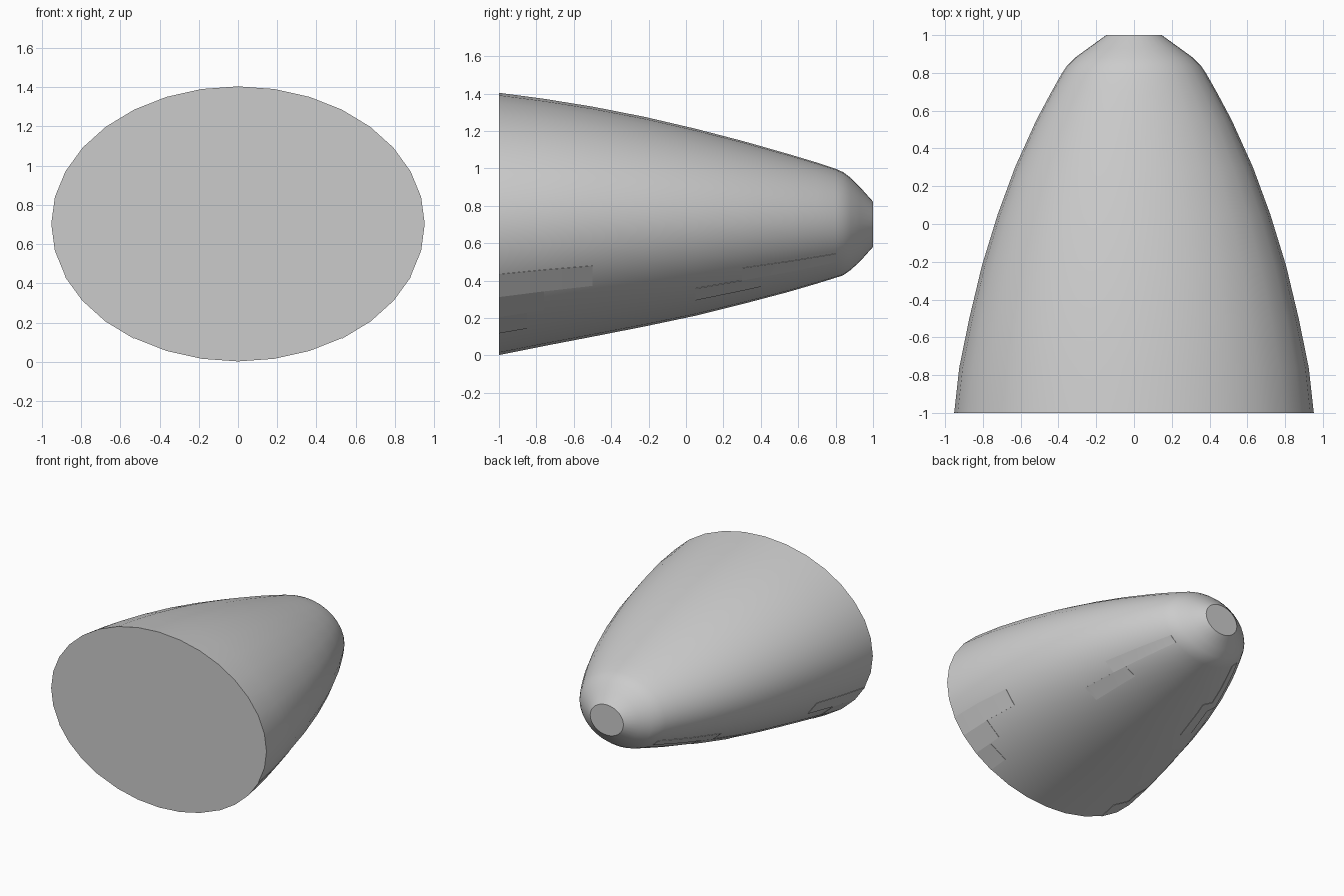
import bpy, bmesh
from math import sin, cos, pi

if "Cube" in bpy.data.objects:
    bpy.data.objects.remove(bpy.data.objects["Cube"])

SIDES = 32
# Sections along the axis: y, half width, top z, bottom z
SECTIONS = [
    (-1.0, 0.952, 1.404, 0.002), (-0.76, 0.925, 1.372, 0.05),
    (-0.5, 0.872, 1.33, 0.10), (-0.22, 0.805, 1.275, 0.155),
    (0.05, 0.722, 1.212, 0.212), (0.3, 0.63, 1.147, 0.274),
    (0.55, 0.517, 1.076, 0.34), (0.7, 0.437, 1.031, 0.384),
    (0.80, 0.38, 0.998, 0.415), (0.84, 0.353, 0.980, 0.428),
    (0.88, 0.313, 0.950, 0.456), (0.93, 0.244, 0.900, 0.502),
    (1.0, 0.147, 0.822, 0.58),
]


def section_at(y):
    for a, b in zip(SECTIONS, SECTIONS[1:]):
        if y <= b[0]:
            f = (y - a[0]) / (b[0] - a[0])
            return [p + (q - p) * f for p, q in zip(a, b)]
    return SECTIONS[-1]


def surface_point(y, step, side=1, lift=0.0):
    y, w, top, bottom = section_at(y)
    t = 2 * pi * step / SIDES
    r = (top - bottom) / 2
    z = (top + bottom) / 2 + (r + lift) * cos(t)
    return (side * (w + lift) * sin(t), y, max(z, 0))


def finish(name, bm):
    bmesh.ops.recalc_face_normals(bm, faces=bm.faces)
    mesh = bpy.data.meshes.new(name)
    bm.to_mesh(mesh)
    bm.free()
    ob = bpy.data.objects.new(name, mesh)
    bpy.context.collection.objects.link(ob)
    bpy.ops.object.select_all(action='DESELECT')
    ob.select_set(True)
    bpy.context.view_layer.objects.active = ob
    bpy.ops.object.shade_smooth_by_angle(angle=0.5)
    return ob


# Tapered body with a flat face at each end
bm = bmesh.new()
rings = [[bm.verts.new(surface_point(s[0], i)) for i in range(SIDES)] for s in SECTIONS]
for a, b in zip(rings, rings[1:]):
    for i in range(SIDES):
        j = (i + 1) % SIDES
        bm.faces.new((a[i], a[j], b[j], b[i]))
bm.faces.new(rings[0])
bm.faces.new(rings[-1])
finish("tapered_body", bm)


# Thin stepped skin panels on the lower flanks, mirrored left and right
def skin_panel(name, y0, y1, step, side):
    ys = [y0] + [s[0] for s in SECTIONS if y0 < s[0] < y1] + [y1]
    bm = bmesh.new()
    loops = []
    for y in ys:
        corners = [(step, -0.002), (step + 1, -0.002), (step + 1, 0.003), (step, 0.003)]
        loops.append([bm.verts.new(surface_point(y, s, side, l)) for s, l in corners])
    for a, b in zip(loops, loops[1:]):
        for i in range(4):
            j = (i + 1) % 4
            bm.faces.new((a[i], a[j], b[j], b[i]))
    bm.faces.new(loops[0])
    bm.faces.new(loops[-1])
    finish(name, bm)


PANELS = [(-1, -0.5, 10), (-1, -0.76, 11), (-1, -0.85, 12),
          (0.05, 0.4, 12), (0.3, 0.8, 11)]
for side, label in ((1, "right"), (-1, "left")):
    for n, (y0, y1, step) in enumerate(PANELS):
        skin_panel(f"skin_panel_{label}_{n + 1}", y0, y1, step, side)
